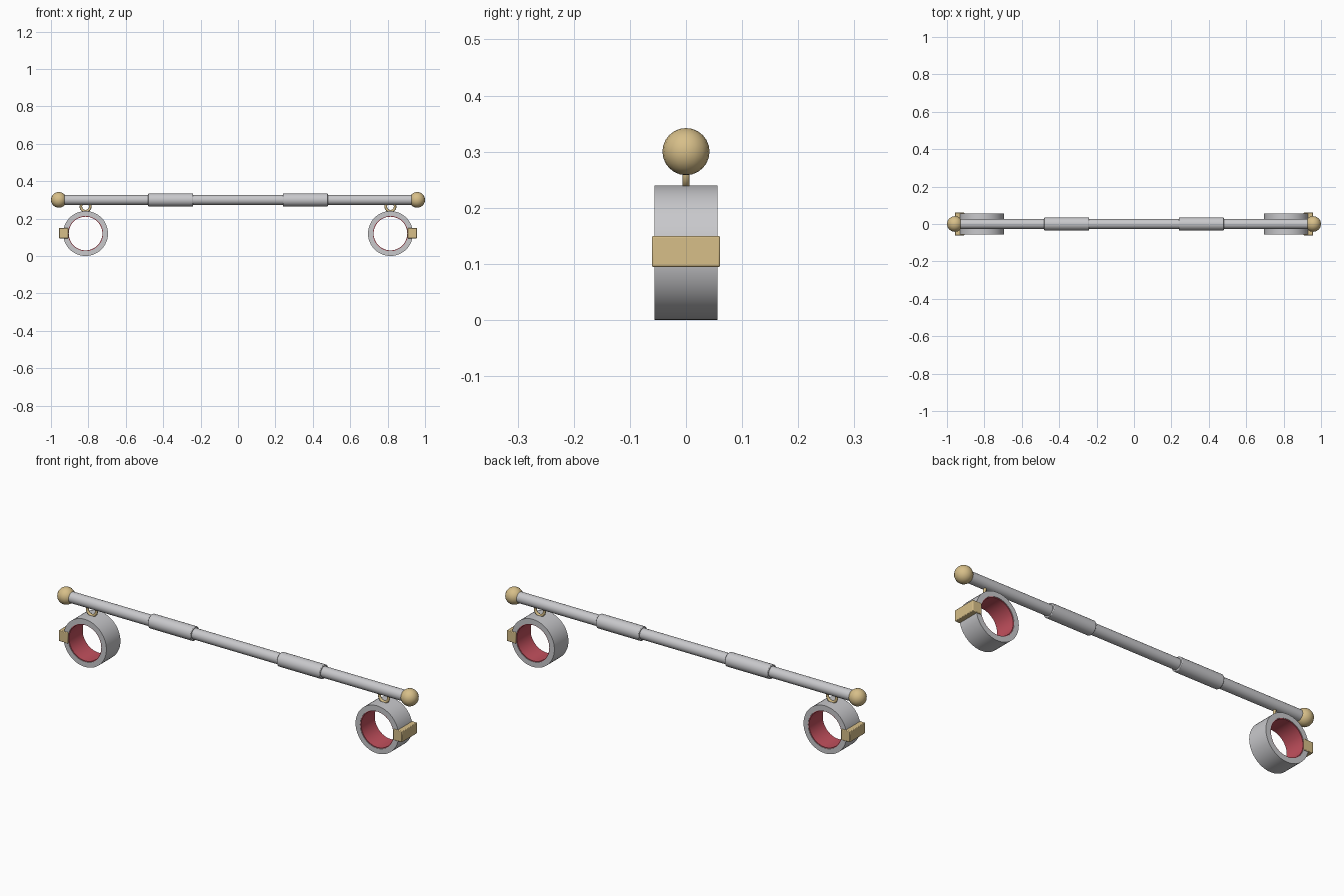
import bpy
import bmesh
import math
from mathutils import Matrix

cube = bpy.data.objects.get("Cube")
if cube:
    bpy.data.objects.remove(cube, do_unlink=True)


def material(name, rgb, metal=0.0):
    m = bpy.data.materials.new(name)
    m.use_nodes = True
    m.diffuse_color = (*rgb, 1)
    m.node_tree.nodes["Principled BSDF"].inputs["Base Color"].default_value = (*rgb, 1)
    return m


steel = material("steel_grey", (0.58, 0.58, 0.60))
brass = material("brass", (0.68, 0.52, 0.25))
lining = material("red_lining", (0.54, 0.08, 0.11))


def finish(name, mat, smooth=True):
    o = bpy.context.object
    o.name = name
    o.data.materials.append(mat)
    if smooth:
        bpy.ops.object.shade_smooth_by_angle(angle=math.radians(40))
    return o


def bevel(o, width, segments=2):
    b = o.modifiers.new("soft_edges", "BEVEL")
    b.width = width
    b.segments = segments
    b.limit_method = "ANGLE"
    b.angle_limit = math.radians(50)


def rod(name, radius, length, x, mat):
    bpy.ops.mesh.primitive_cylinder_add(vertices=32, radius=radius, depth=length,
                                        location=(x, 0, BAR_Z),
                                        rotation=(0, math.pi / 2, 0))
    return finish(name, mat)


def tube(name, outer, inner, half_width, x, mat):
    # Rectangular section spun around the y axis
    bm = bmesh.new()
    section = [(outer, -half_width), (outer, half_width),
               (inner, half_width), (inner, -half_width)]
    verts = [bm.verts.new((r, y, 0)) for r, y in section]
    edges = [bm.edges.new((verts[i], verts[(i + 1) % 4])) for i in range(4)]
    bmesh.ops.spin(bm, geom=verts + edges, cent=(0, 0, 0), axis=(0, 1, 0),
                   angle=math.tau, steps=48)
    bmesh.ops.remove_doubles(bm, verts=bm.verts, dist=0.0001)
    bmesh.ops.recalc_face_normals(bm, faces=bm.faces)
    bmesh.ops.transform(bm, matrix=Matrix.Translation((x, 0, CUFF_Z)), verts=bm.verts)
    mesh = bpy.data.meshes.new(name)
    bm.to_mesh(mesh)
    bm.free()
    o = bpy.data.objects.new(name, mesh)
    bpy.context.collection.objects.link(o)
    bpy.ops.object.select_all(action="DESELECT")
    o.select_set(True)
    bpy.context.view_layer.objects.active = o
    return finish(name, mat)


BAR_Z = 0.30
CUFF_Z = 0.12
CUFF_X = 0.815

# Long bar
rod("bar", 0.027, 1.9, 0, steel)

for side, s in (("left", 1), ("right", -1)):
    # Thicker grip sleeve
    sleeve = rod(side + "_sleeve", 0.035, 0.24, s * 0.36, steel)
    bevel(sleeve, 0.003)

    # Ball on the bar end
    bpy.ops.mesh.primitive_uv_sphere_add(segments=16, ring_count=12, radius=0.042,
                                         location=(s * 0.958, 0, BAR_Z))
    finish(side + "_end_ball", brass)

    # Cuff with its lining
    tube(side + "_cuff", 0.12, 0.094, 0.056, s * CUFF_X, steel)
    tube(side + "_cuff_lining", 0.095, 0.090, 0.054, s * CUFF_X, lining)

    # Ring joining cuff and bar
    bpy.ops.mesh.primitive_torus_add(major_segments=24, minor_segments=10,
                                     major_radius=0.025, minor_radius=0.007,
                                     location=(s * CUFF_X, 0, 0.264),
                                     rotation=(math.pi / 2, 0, 0))
    finish(side + "_link_ring", brass)

    # Latch block on the outer side of the cuff
    bpy.ops.mesh.primitive_cube_add(size=1, location=(s * 0.932, 0, 0.122))
    latch = bpy.context.object
    latch.scale = (0.05, 0.122, 0.055)
    bpy.ops.object.transform_apply(location=False, rotation=False, scale=True)
    finish(side + "_latch", brass)
    bevel(latch, 0.003)
